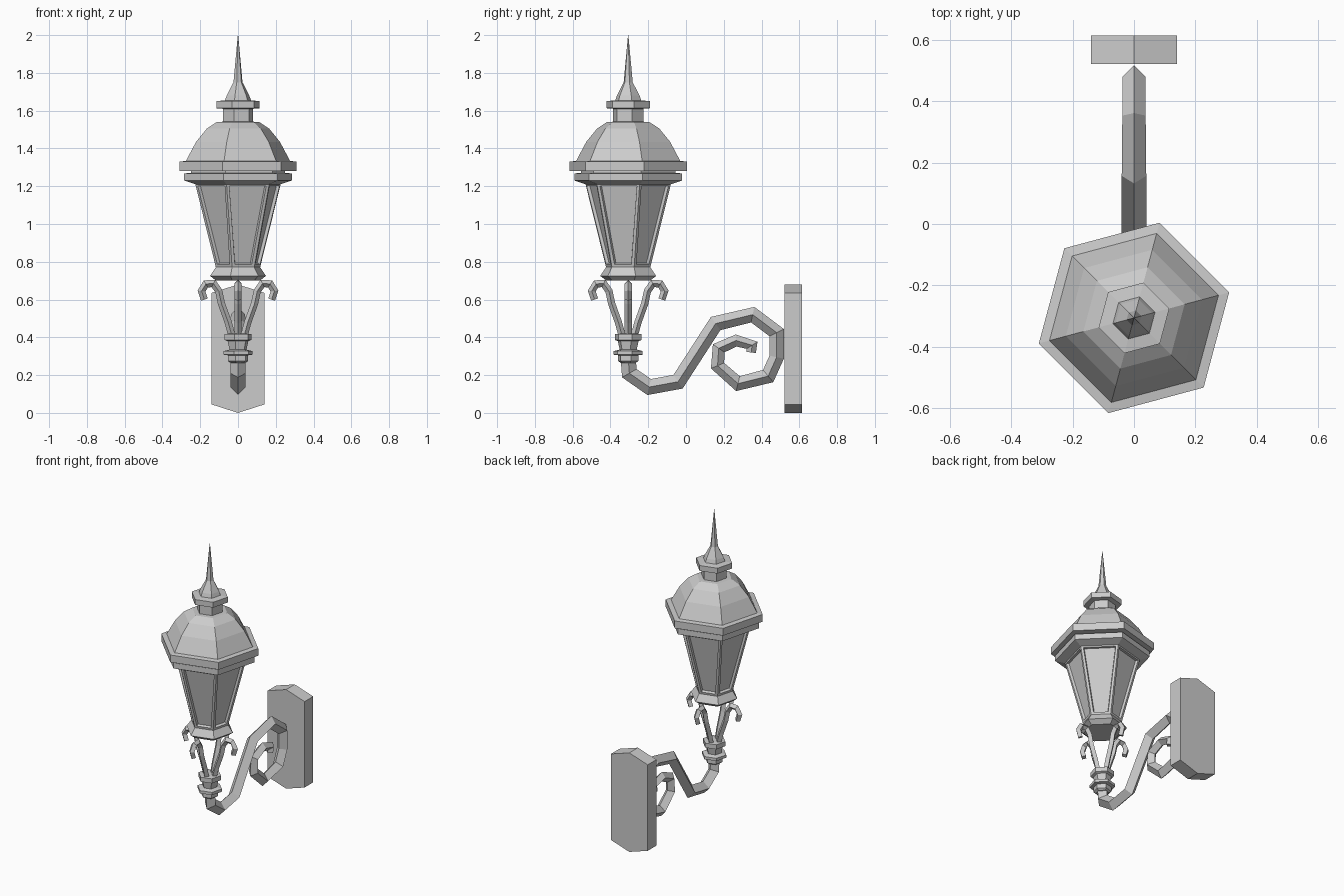
import bpy, bmesh, math
from mathutils import Vector, Matrix

if "Cube" in bpy.data.objects:
    bpy.data.objects.remove(bpy.data.objects["Cube"])

CY = -0.306  # lantern axis position along y


def finish(name, bm):
    bmesh.ops.recalc_face_normals(bm, faces=bm.faces)
    me = bpy.data.meshes.new(name)
    bm.to_mesh(me)
    bm.free()
    ob = bpy.data.objects.new(name, me)
    bpy.context.collection.objects.link(ob)
    return ob


def hex_lathe(name, profile, panel=False):
    """Six-sided stack of (half width, z) rings around the lantern axis."""
    bm = bmesh.new()
    rings = []
    for w, z in profile:
        r = w / math.cos(math.radians(15))
        rings.append([bm.verts.new((r * math.cos(a), CY + r * math.sin(a), z))
                      for a in (math.radians(15 + 60 * k) for k in range(6))])
    sides = []
    for a, b in zip(rings, rings[1:]):
        for k in range(6):
            j = (k + 1) % 6
            sides.append(bm.faces.new((a[k], a[j], b[j], b[k])))
    bm.faces.new(rings[0][::-1])
    bm.faces.new(rings[-1])
    if panel:
        bmesh.ops.recalc_face_normals(bm, faces=bm.faces)
        bmesh.ops.inset_individual(bm, faces=sides, thickness=0.022)
        bmesh.ops.inset_individual(bm, faces=sides, thickness=0.006, depth=-0.016)
    return finish(name, bm)


def diamond_sweep(bm, path, radii, matrix):
    """Mitred diamond-section bar along a path of (u, z) points."""
    pts = [Vector(p) for p in path]
    rings = []
    for i, p in enumerate(pts):
        d0 = (p - pts[max(i - 1, 0)]) if i else pts[1] - p
        d1 = (pts[i + 1] - p) if i < len(pts) - 1 else d0
        d0, d1 = d0.normalized(), d1.normalized()
        t = (d0 + d1).normalized()
        n = Vector((-t.y, t.x)) / max(t.dot(d0), 0.7)
        r = radii[i]
        q = [(0, p + n * r), (r, p), (0, p - n * r), (-r, p)]
        rings.append([bm.verts.new(matrix @ Vector((s, c.x, c.y))) for s, c in q])
    for a, b in zip(rings, rings[1:]):
        for k in range(4):
            j = (k + 1) % 4
            bm.faces.new((a[k], a[j], b[j], b[k]))
    bm.faces.new(rings[0][::-1])
    bm.faces.new(rings[-1])


# Lantern head
hex_lathe("finial_spire", [(0.072, 1.645), (0.06, 1.68), (0.024, 1.75), (0.001, 2.0)])
hex_lathe("finial_collar", [(0.08, 1.53), (0.08, 1.61), (0.115, 1.613), (0.115, 1.65), (0.07, 1.655)])
hex_lathe("dome_roof", [(0.283, 1.32), (0.222, 1.435), (0.165, 1.505), (0.112, 1.54), (0.07, 1.542)][::1])
hex_lathe("roof_rim", [(0.225, 1.21), (0.285, 1.23), (0.285, 1.268), (0.25, 1.27), (0.25, 1.28),
                       (0.31, 1.28), (0.31, 1.33), (0.27, 1.335)])
hex_lathe("lantern_panes", [(0.117, 0.77), (0.227, 1.215)], panel=True)
hex_lathe("lantern_base", [(0.115, 0.70), (0.148, 0.725), (0.115, 0.775)])

# Four scrolled legs under the lantern
bm = bmesh.new()
leg = [(0.03, 0.40), (0.052, 0.48), (0.088, 0.58), (0.102, 0.645), (0.13, 0.685),
       (0.17, 0.683), (0.193, 0.645), (0.178, 0.60)]
for k in range(4):
    m = Matrix.Translation((0, CY, 0)) @ Matrix.Rotation(k * math.pi / 2, 4, 'Z')
    diamond_sweep(bm, leg, [0.019] * len(leg), m)
finish("scroll_legs", bm)

# Turned collar joining legs and arm
hex_lathe("stem_collar", [(0.04, 0.265), (0.054, 0.275), (0.054, 0.305), (0.077, 0.308), (0.077, 0.327),
                          (0.045, 0.335), (0.055, 0.38), (0.071, 0.386), (0.071, 0.417), (0.04, 0.42)])

# Bracket arm ending in a spiral
bm = bmesh.new()
arm = [(-0.306, 0.29), (-0.30, 0.21), (-0.195, 0.137), (-0.042, 0.165), (0.157, 0.473), (0.353, 0.52),
       (0.48, 0.425), (0.48, 0.295), (0.435, 0.195), (0.275, 0.155), (0.167, 0.25),
       (0.173, 0.342), (0.265, 0.383), (0.35, 0.358), (0.345, 0.32)]
diamond_sweep(bm, arm, [0.04] * 5 + [0.038] * 4 + [0.036, 0.034, 0.032, 0.03, 0.026, 0.025],
              Matrix.Identity(4))
finish("bracket_arm", bm)

# Wall plate with pointed ends
bm = bmesh.new()
outline = [(-0.14, 0.045), (0, 0), (0.14, 0.045), (0.14, 0.635), (0, 0.68), (-0.14, 0.635)]
face = bm.faces.new([bm.verts.new((x, 0.522, z)) for x, z in outline])
ext = bmesh.ops.extrude_face_region(bm, geom=[face])
bmesh.ops.translate(bm, vec=(0, 0.093, 0),
                    verts=[v for v in ext["geom"] if isinstance(v, bmesh.types.BMVert)])
if not face.is_valid or len(bm.faces) < 8:
    bm.faces.new([v for v in bm.verts][:6])
finish("wall_plate", bm)
